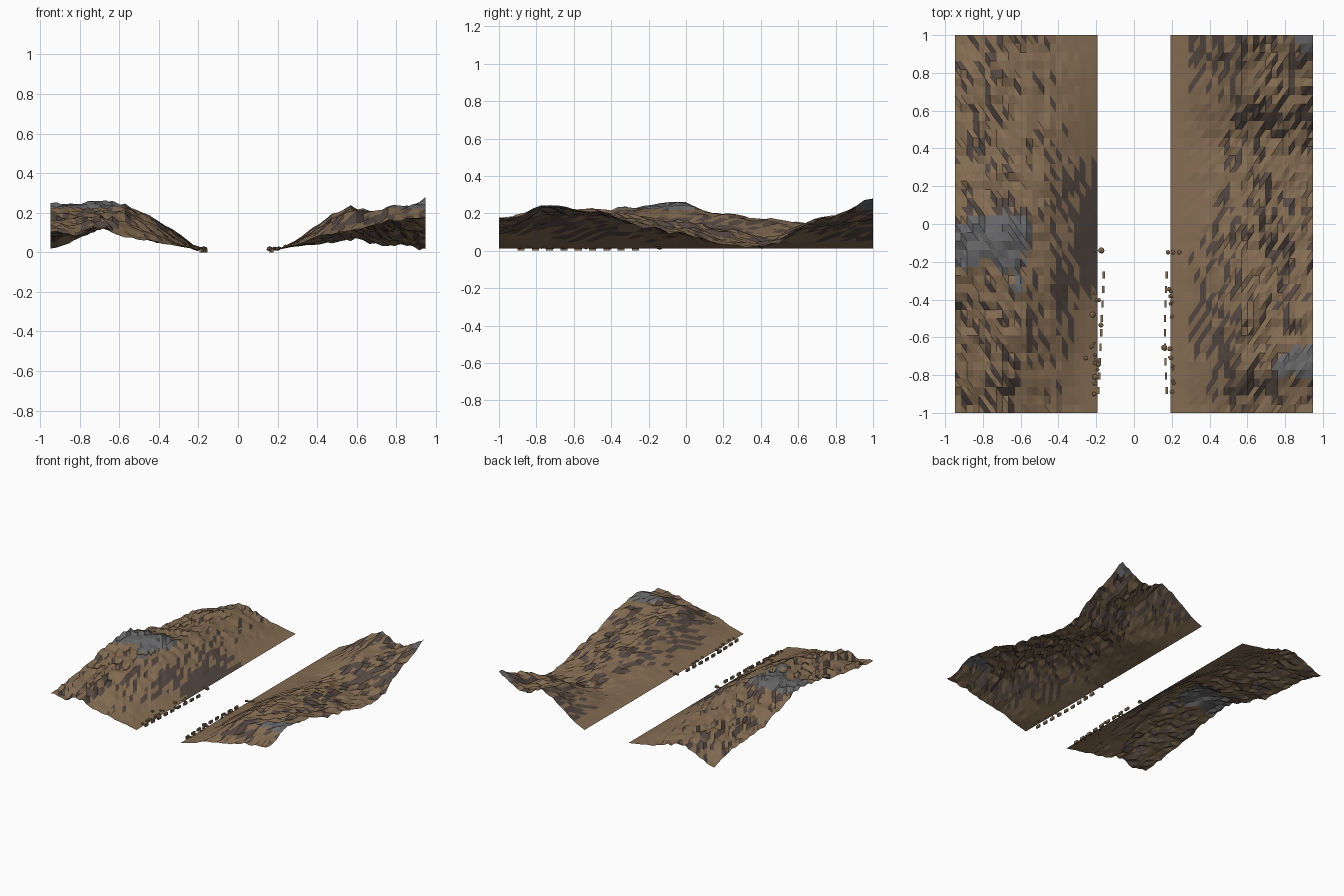
import bpy, bmesh, random
from mathutils import Vector, noise

if "Cube" in bpy.data.objects:
    bpy.data.objects.remove(bpy.data.objects["Cube"])

random.seed(4)


def material(name, rgb):
    m = bpy.data.materials.new(name)
    m.diffuse_color = (*rgb, 1)
    m.use_nodes = True
    m.node_tree.nodes["Principled BSDF"].inputs["Base Color"].default_value = m.diffuse_color
    return m


EARTH = material("earth", (0.23, 0.15, 0.085))
STEEP = material("steep_rock", (0.09, 0.065, 0.055))
PEAK = material("peak_rock", (0.14, 0.14, 0.145))
STONE = material("stone", (0.23, 0.15, 0.085))

INNER, OUTER, COLS, ROWS = 0.193, 0.947, 24, 44

# Coarse relief: rows run along y, columns run from the road edge outwards
DIST = [0, .1, .25, .38, .5, .62, .755]
ALONG = [-1, -.75, -.5, -.25, -.05, .2, .42, .75, 1]
RIGHT = [
    [.012, .04, .09, .12, .13, .17, .165],
    [.012, .05, .13, .20, .20, .235, .235],
    [.012, .05, .14, .225, .20, .22, .20],
    [.012, .05, .13, .18, .17, .14, .13],
    [.012, .04, .11, .16, .14, .11, .10],
    [.012, .03, .07, .11, .09, .06, .03],
    [.012, .03, .05, .07, .05, .05, .025],
    [.012, .05, .12, .18, .15, .15, .17],
    [.012, .06, .17, .24, .16, .19, .275]]
LEFT = [
    [.012, .03, .06, .09, .12, .10, .10],
    [.012, .04, .10, .15, .18, .15, .13],
    [.012, .06, .15, .20, .20, .17, .16],
    [.012, .08, .18, .23, .235, .22, .22],
    [.012, .09, .18, .24, .265, .25, .25],
    [.012, .08, .17, .20, .18, .17, .155],
    [.012, .07, .14, .17, .15, .13, .10],
    [.012, .05, .10, .14, .14, .10, .08],
    [.012, .03, .06, .10, .12, .07, .025]]


def locate(keys, v):
    k = 0
    while k < len(keys) - 2 and v > keys[k + 1]:
        k += 1
    return k, min(1, max(0, (v - keys[k]) / (keys[k + 1] - keys[k])))


def height(table, d, y, seed):
    i, u = locate(DIST, d)
    j, v = locate(ALONG, y)
    v = v * v * (3 - 2 * v)
    a = table[j][i] * (1 - u) + table[j][i + 1] * u
    b = table[j + 1][i] * (1 - u) + table[j + 1][i + 1] * u
    rough = min(1, max(0, d - 0.03) / 0.4)
    n = 0.016 * noise.noise(Vector((d * 9, y * 6, seed)))
    n += 0.016 * noise.noise(Vector((d * 25, y * 17, seed + 5)))
    n += random.uniform(-0.011, 0.011)
    return max(0.01, a * (1 - v) + b * v + n * rough)


# Low-poly hillsides on each side of the road gap
def hillside(name, side, table, seed):
    bm = bmesh.new()
    grid = []
    for j in range(ROWS + 1):
        y = -1 + 2 * j / ROWS
        row = []
        for i in range(COLS + 1):
            d = (OUTER - INNER) * i / COLS
            row.append(bm.verts.new((side * (INNER + d), y, height(table, d, y, seed))))
        grid.append(row)
    for j in range(ROWS):
        for i in range(COLS):
            a, b = grid[j][i], grid[j][i + 1]
            c, d = grid[j + 1][i + 1], grid[j + 1][i]
            for tri in ((a, b, c), (a, c, d)):
                f = bm.faces.new(tri if side > 0 else tri[::-1])
                f.normal_update()
                if f.calc_center_median().z > 0.225:
                    f.material_index = 2
                elif f.normal.z < 0.85:
                    f.material_index = 1
    me = bpy.data.meshes.new(name)
    bm.to_mesh(me)
    bm.free()
    for m in (EARTH, STEEP, PEAK):
        me.materials.append(m)
    bpy.context.collection.objects.link(bpy.data.objects.new(name, me))


hillside("right_hillside", 1, RIGHT, 1.3)
hillside("left_hillside", -1, LEFT, 7.7)


# Kerb blocks and loose stones along the front half of the road
def finish(name, bm):
    me = bpy.data.meshes.new(name)
    bm.to_mesh(me)
    bm.free()
    me.materials.append(STONE)
    bpy.context.collection.objects.link(bpy.data.objects.new(name, me))


def add_stone(bm, x, y, r):
    verts = bmesh.ops.create_icosphere(bm, subdivisions=1, radius=r)["verts"]
    lift = max(0, abs(x) - 0.2) * 0.3
    for v in verts:
        v.co = (x + v.co.x, y + v.co.y, 0.018 + lift + v.co.z * 0.75)


LEFT_STONES = [(-.173, -.14, .018), (-.2, -.14, .01), (-.22, -.48, .018),
               (-.255, -.71, .013), (-.175, -.535, .015), (-.205, -.81, .018),
               (-.21, -.9, .013), (-.225, -.65, .012), (-.2, -.72, .013)]
RIGHT_STONES = [(.205, -.15, .014), (.24, -.15, .013), (.18, -.15, .013),
                (.16, -.655, .018), (.19, -.66, .014), (.2, -.89, .013),
                (.185, -.345, .013), (.2, -.49, .012), (.195, -.71, .013)]

for name, side, stones in (("left", -1, LEFT_STONES), ("right", 1, RIGHT_STONES)):
    bm = bmesh.new()
    for k in range(9):
        y = -0.27 - 0.0765 * k
        x = -0.16 + 0.045 * (y + 0.27) if side < 0 else 0.164 + 0.1 * (y + 0.58) ** 2
        verts = bmesh.ops.create_cube(bm, size=1)["verts"]
        for v in verts:
            v.co = (x + v.co.x * 0.012, y + v.co.y * 0.038, 0.010 + v.co.z * 0.020)
    finish(name + "_kerb_blocks", bm)

    bm = bmesh.new()
    for s in stones:
        add_stone(bm, *s)
    for k in range(12):
        add_stone(bm, side * random.uniform(.18, .215), random.uniform(-.88, -.33),
                  random.uniform(.008, .012))
    finish(name + "_loose_stones", bm)
